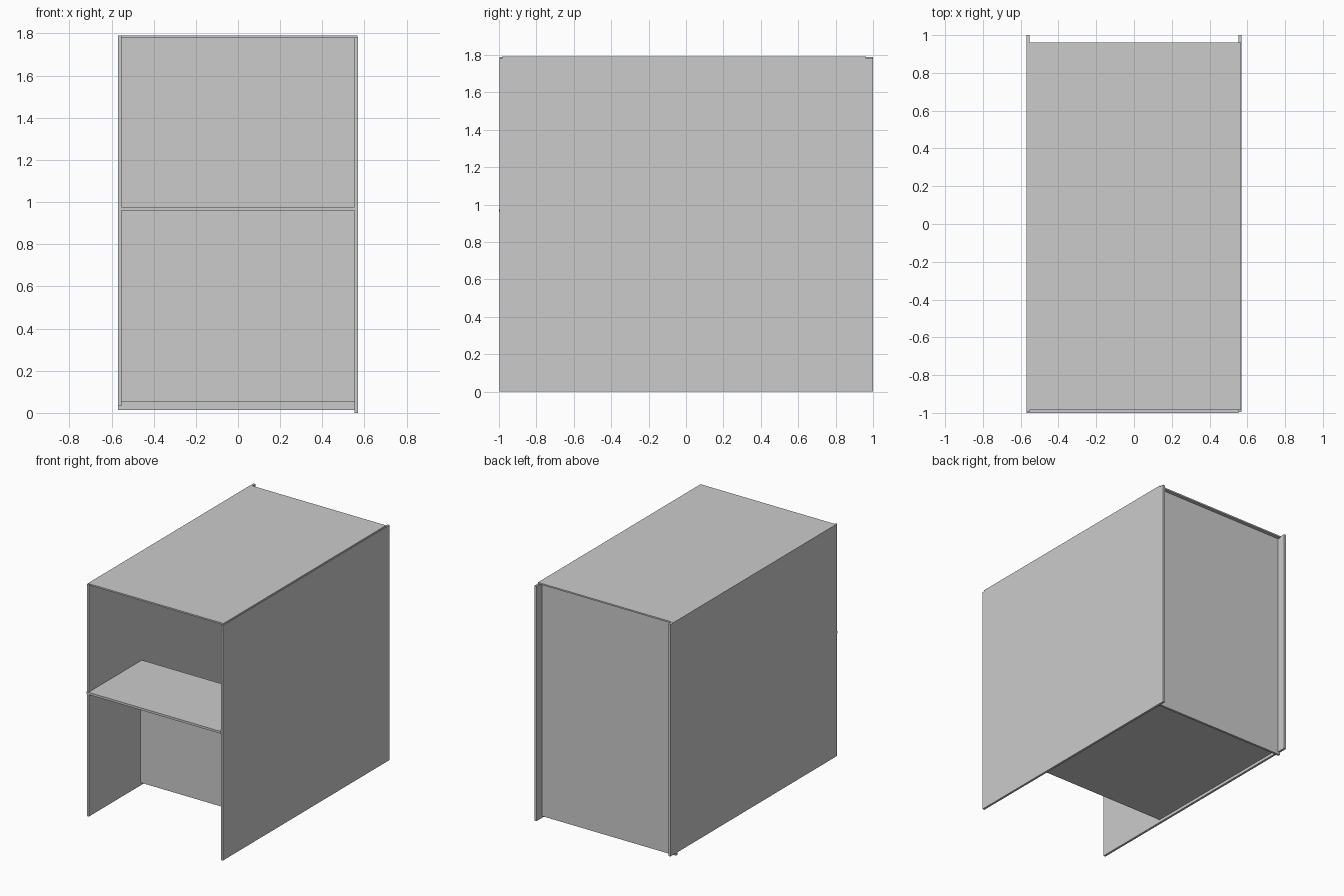
import bpy
import bmesh
from mathutils import Vector

default = bpy.data.objects.get("Cube")
if default:
    bpy.data.objects.remove(default, do_unlink=True)

# Single plain grey for every board
SHADE = (0.6, 0.6, 0.6, 1)
grey = bpy.data.materials.new("plain_grey")
grey.use_nodes = True
grey.diffuse_color = SHADE
grey.node_tree.nodes["Principled BSDF"].inputs["Base Color"].default_value = SHADE


def board(name, x, y, z):
    """Flat board given by its (min, max) extent on each axis."""
    bm = bmesh.new()
    bmesh.ops.create_cube(bm, size=1)
    spans = (x, y, z)
    bmesh.ops.scale(bm, verts=bm.verts, vec=Vector([b - a for a, b in spans]))
    bmesh.ops.translate(bm, verts=bm.verts, vec=Vector([(a + b) / 2 for a, b in spans]))
    mesh = bpy.data.meshes.new(name)
    bm.to_mesh(mesh)
    bm.free()
    mesh.materials.append(grey)
    obj = bpy.data.objects.new(name, mesh)
    bpy.context.collection.objects.link(obj)
    return obj


W = 0.57            # half width
IN = 0.553          # inner face of the sides
FRONT, BACK = -0.996, 1.0
KNEE = -0.378       # front of the knee wall
THICK = 0.017
TOP = 1.78          # underside of the top board
FLOOR = 0.055       # underside of the floor board

# Side boards, the right one set slightly higher
board("left_side", (IN, W), (FRONT, BACK), (0, TOP))
board("right_side", (-W, -IN), (FRONT, BACK), (0.033, 1.79))

# Top board, short of the sides at both ends
board("top", (-W, 0.567), (-0.984, 0.962), (TOP, 1.791))

# Recessed back reaching below the raised floor
board("back_panel", (-W, IN), (0.918, 0.935), (0.014, TOP))
board("floor", (-IN, IN), (KNEE, 0.918), (FLOOR, FLOOR + THICK))

# Front shelf carried by the knee wall
board("shelf", (-W, IN), (-1.0, KNEE + THICK), (0.959, 0.976))
board("knee_wall", (-IN, IN), (KNEE, KNEE + THICK), (FLOOR, 0.959))
